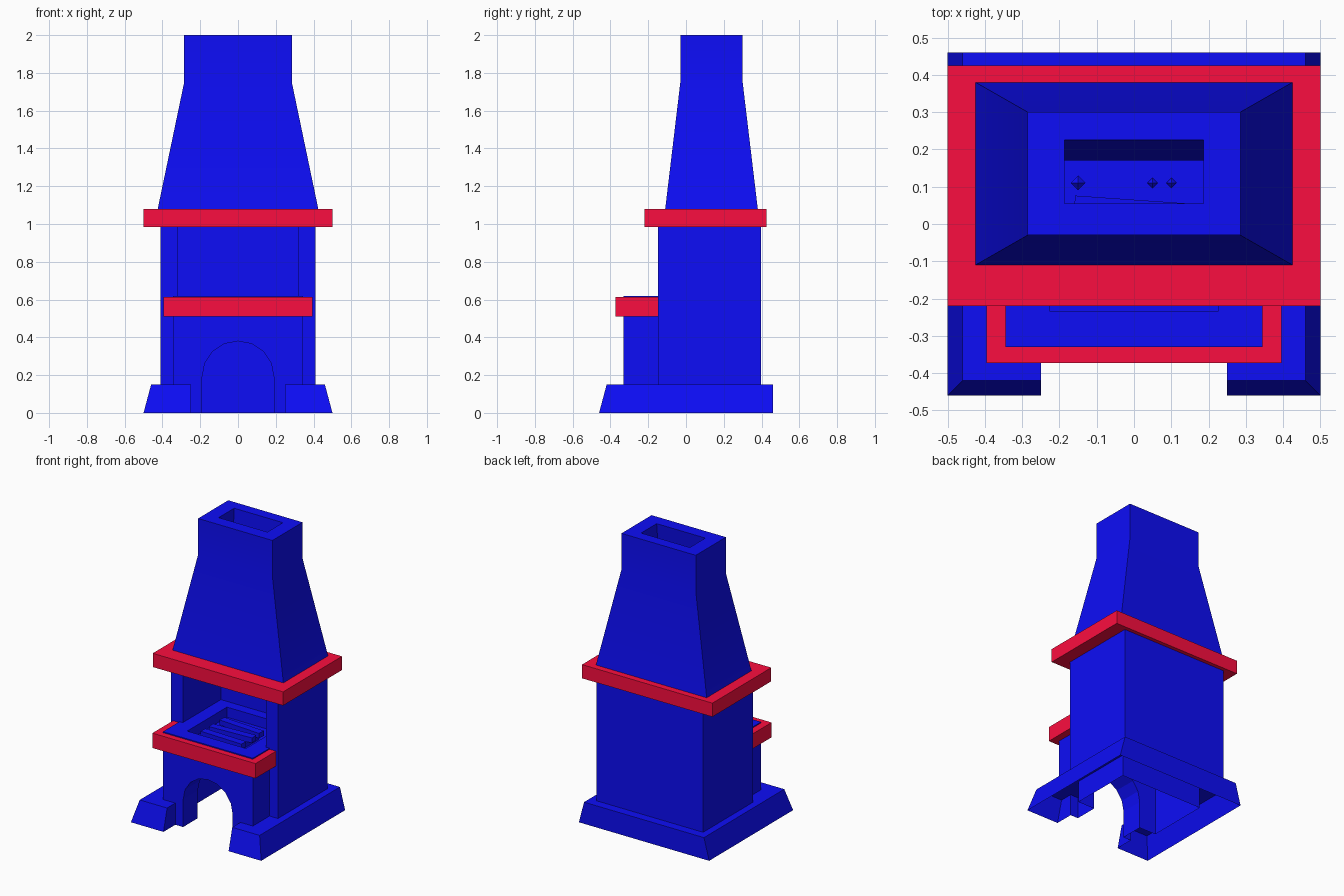
import bpy, bmesh, math
from mathutils import Matrix

if "Cube" in bpy.data.objects:
    bpy.data.objects.remove(bpy.data.objects["Cube"])


def material(name, rgb):
    m = bpy.data.materials.new(name)
    m.diffuse_color = (*rgb, 1)
    m.use_nodes = True
    m.node_tree.nodes["Principled BSDF"].inputs["Base Color"].default_value = m.diffuse_color
    return m


BLUE = material("blue_masonry", (0.004, 0.004, 0.93))
RED = material("red_trim", (0.97, 0.004, 0.05))


def finish(name, bm, mat):
    bmesh.ops.recalc_face_normals(bm, faces=bm.faces)
    me = bpy.data.meshes.new(name)
    bm.to_mesh(me)
    bm.free()
    ob = bpy.data.objects.new(name, me)
    bpy.context.collection.objects.link(ob)
    me.materials.append(mat)
    return ob


def loft(name, sections, mat=BLUE):
    """Stack of rectangles (x0, x1, y0, y1, z) joined into a solid."""
    bm = bmesh.new()
    rings = [[bm.verts.new(p) for p in ((a, c, z), (b, c, z), (b, d, z), (a, d, z))]
             for a, b, c, d, z in sections]
    for lo, hi in zip(rings, rings[1:]):
        for i in range(4):
            j = (i + 1) % 4
            bm.faces.new((lo[i], lo[j], hi[j], hi[i]))
    bm.faces.new(rings[0][::-1])
    bm.faces.new(rings[-1])
    return finish(name, bm, mat)


def box(name, x0, x1, y0, y1, z0, z1, mat=BLUE):
    return loft(name, [(x0, x1, y0, y1, z0), (x0, x1, y0, y1, z1)], mat)


def prism(name, points, offset, mat=BLUE):
    """Polygon extruded along an offset vector."""
    bm = bmesh.new()
    face = bm.faces.new([bm.verts.new(p) for p in points])
    new = bmesh.ops.extrude_face_region(bm, geom=[face], use_keep_orig=True)["geom"]
    verts = [v for v in new if isinstance(v, bmesh.types.BMVert)]
    bmesh.ops.translate(bm, verts=verts, vec=offset)
    return finish(name, bm, mat)


def cut(ob, *cutters):
    for c in cutters:
        mod = ob.modifiers.new("cut", 'BOOLEAN')
        mod.operation, mod.solver, mod.object = 'DIFFERENCE', 'EXACT', c
        bpy.context.view_layer.objects.active = ob
        bpy.ops.object.modifier_apply(modifier=mod.name)


def open_bottom(ob, z):
    """Remove the faces lying on height z, leaving a hollow shell."""
    bm = bmesh.new()
    bm.from_mesh(ob.data)
    flat = [f for f in bm.faces if all(abs(v.co.z - z) < 0.001 for v in f.verts)]
    bmesh.ops.delete(bm, geom=flat, context='FACES')
    bm.to_mesh(ob.data)
    bm.free()


# Cutters: wood store, arch, gap between feet, firebox, ash pit, flue
store = box("store_cutter", -0.32, 0.32, -0.17, 0.27, -0.1, 0.5)
arc = [(0.19 * math.cos(math.pi * i / 8), -0.6, 0.19 + 0.19 * math.sin(math.pi * i / 8))
       for i in range(9)]
arch = prism("arch_cutter", [(0.19, -0.6, -0.1)] + arc + [(-0.19, -0.6, -0.1)], (0, 0.5, 0))
gap = box("gap_cutter", -0.25, 0.25, -0.6, -0.33, -0.1, 0.3)
firebox = box("firebox_cutter", -0.32, 0.32, -0.3, 0.27, 0.62, 1.1)
pit = box("pit_cutter", -0.225, 0.225, -0.235, 0.2, 0.55, 0.7)
flue = loft("flue_cutter", [(-0.187, 0.187, -0.05, 0.165, 1.0),
                            (-0.187, 0.187, 0.055, 0.225, 2.0),
                            (-0.187, 0.187, 0.055, 0.225, 2.1)])
throat = box("throat_cutter", -0.25, 0.25, -0.08, 0.25, 0.9, 1.2)

# Plinth with two front feet, hollow underneath
plinth = loft("plinth", [(-0.5, 0.5, -0.46, 0.46, 0), (-0.46, 0.46, -0.42, 0.46, 0.15)])
cut(plinth, gap, arch, store)
open_bottom(plinth, 0)

# Main body and projecting hearth front
body = box("body", -0.41, 0.41, -0.148, 0.398, 0.15, 0.985)
cut(body, store, firebox, pit)
open_bottom(body, 0.15)
hearth = box("hearth_front", -0.345, 0.345, -0.33, -0.148, 0.15, 0.62)
cut(hearth, store, arch, pit)
open_bottom(hearth, 0.15)

# Red hearth band, wrapped round three sides
half = [(0.395, -0.148), (0.395, -0.373)]
inner = [(0.345, -0.33), (0.345, -0.148)]
outline = half + [(-x, y) for x, y in half[::-1]] + \
    [(-x, y) for x, y in inner[::-1]] + inner
prism("hearth_band", [(x, y, 0.51) for x, y in outline], (0, 0, 0.103), RED)

# Mantel and chimney hood with the flue running through both
mantel = box("mantel", -0.5, 0.5, -0.22, 0.425, 0.985, 1.08, RED)
cut(mantel, throat)
hood = loft("chimney_hood", [(-0.425, 0.425, -0.11, 0.38, 1.08),
                             (-0.285, 0.285, -0.03, 0.3, 1.75),
                             (-0.285, 0.285, -0.03, 0.3, 2.0)])
cut(hood, flue)

for c in (store, arch, gap, firebox, pit, flue, throat):
    bpy.data.objects.remove(c)

# Soft bend where the hood meets the straight stack
bpy.ops.object.select_all(action='DESELECT')
hood.select_set(True)
bpy.context.view_layer.objects.active = hood
bpy.ops.object.shade_smooth_by_angle(angle=math.radians(30))

# Firewood resting on two cross pieces in the ash pit
for i, x in enumerate((-0.11, 0.11)):
    box(f"cross_log_{i + 1}", x - 0.02, x + 0.02, -0.2, 0.04, 0.55, 0.58)
for i, (y, angle) in enumerate(((0.04, -4), (-0.06, 3), (-0.16, -2))):
    log = box(f"log_{i + 1}", -0.16, 0.16, -0.025, 0.025, 0.58, 0.615)
    log.data.transform(Matrix.Translation((0, y, 0)) @ Matrix.Rotation(math.radians(angle), 4, 'Z'))

# Embers: small octahedra behind the logs
for i, (x, r) in enumerate(((-0.15, 0.02), (0.05, 0.014), (0.1, 0.014))):
    bm = bmesh.new()
    for s in (1, -1):
        bmesh.ops.create_cone(bm, segments=4, radius1=r, radius2=0, depth=r, cap_ends=False,
                              matrix=Matrix.Translation((x, 0.11, 0.55 + r + s * r / 2))
                              @ Matrix.Scale(s, 4, (0, 0, 1)))
    bmesh.ops.remove_doubles(bm, verts=bm.verts, dist=0.0005)
    finish(f"ember_{i + 1}", bm, BLUE)
